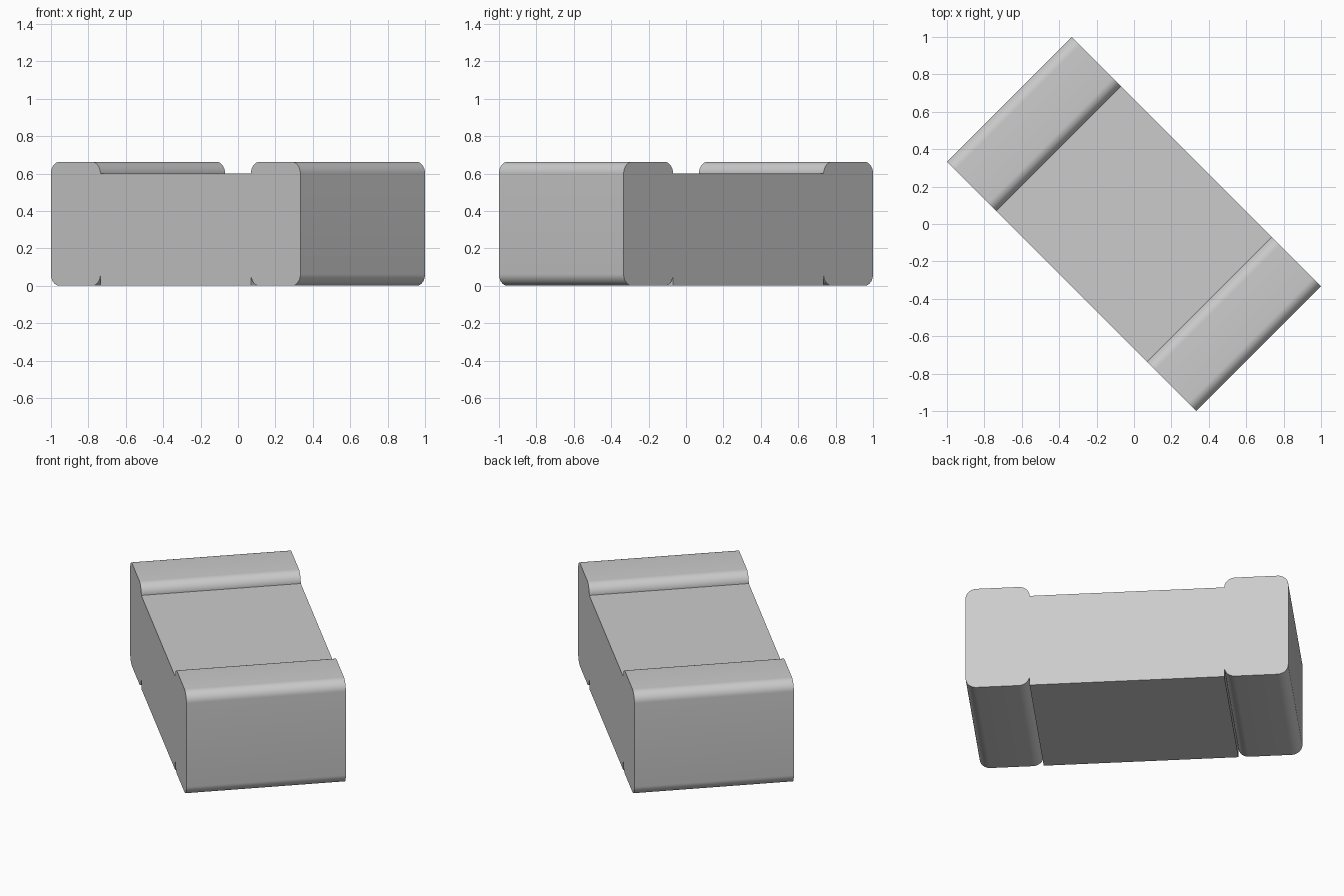
import bpy, bmesh, math
from mathutils import Matrix

cube = bpy.data.objects.get("Cube")
if cube:
    bpy.data.objects.remove(cube, do_unlink=True)

LENGTH, WIDTH, HEIGHT = 1.886, 0.943, 0.662
CAP, BODY_TOP, RADIUS = 0.374, 0.599, 0.063

grey = bpy.data.materials.new("light grey")
grey.use_nodes = True
colour = (0.6, 0.6, 0.6, 1)
grey.diffuse_color = colour
grey.node_tree.nodes["Principled BSDF"].inputs["Base Color"].default_value = colour


def block(name, x, length, height, radius=0):
    """Box standing on the ground, turned 45 degrees, with crosswise edges rounded."""
    bm = bmesh.new()
    bmesh.ops.create_cube(bm, size=1, matrix=Matrix.Translation((x, 0, height / 2))
                          @ Matrix.Diagonal((length, WIDTH, height, 1)))
    if radius:
        edges = [e for e in bm.edges if abs(e.verts[0].co.y - e.verts[1].co.y) > 0.5]
        bmesh.ops.bevel(bm, geom=edges, offset=radius, segments=10, profile=0.5,
                        affect='EDGES')
    mesh = bpy.data.meshes.new(name)
    bm.to_mesh(mesh)
    bm.free()
    mesh.materials.append(grey)
    obj = bpy.data.objects.new(name, mesh)
    bpy.context.collection.objects.link(obj)
    obj.rotation_euler.z = math.radians(-45)
    bpy.ops.object.select_all(action='DESELECT')
    obj.select_set(True)
    bpy.context.view_layer.objects.active = obj
    bpy.ops.object.shade_smooth_by_angle(angle=math.radians(30))


# Central body between the end caps
block("body", 0, LENGTH - 2 * CAP, BODY_TOP)

# Taller rounded cap at each end
for side, name in ((-1, "back_end_cap"), (1, "front_end_cap")):
    block(name, side * (LENGTH - CAP) / 2, CAP, HEIGHT, RADIUS)
